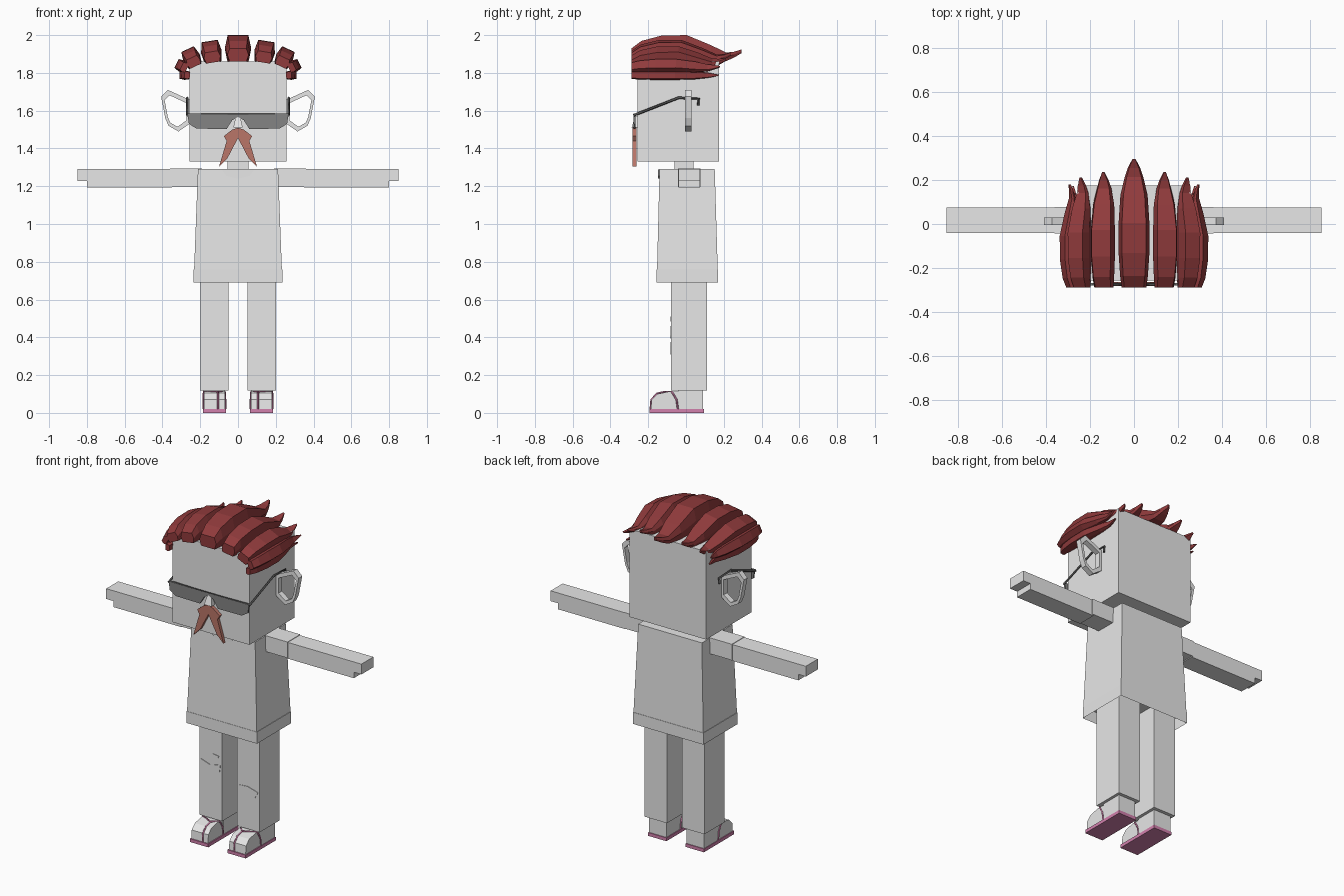
import bpy, bmesh
from math import radians, sin, cos
from mathutils import Vector

cube = bpy.data.objects.get("Cube")
if cube:
    bpy.data.objects.remove(cube, do_unlink=True)


def material(name, r, g, b):
    m = bpy.data.materials.new(name)
    m.use_nodes = True
    m.diffuse_color = (r, g, b, 1)
    m.node_tree.nodes["Principled BSDF"].inputs["Base Color"].default_value = (r, g, b, 1)
    return m


GREY = material("plain grey", .8, .8, .8)
RED = material("hair red", .28, .043, .045)
RUST = material("moustache rust", .49, .18, .14)
LENS = material("lens grey", .23, .23, .23)
FRAME = material("frame dark grey", .08, .08, .08)
PINK = material("sandal pink", .65, .22, .42)


def link(name, data, mat):
    ob = bpy.data.objects.new(name, data)
    data.materials.append(mat)
    bpy.context.collection.objects.link(ob)
    return ob


def finish(name, bm, mat):
    bmesh.ops.recalc_face_normals(bm, faces=bm.faces)
    me = bpy.data.meshes.new(name)
    bm.to_mesh(me)
    bm.free()
    return link(name, me, mat)


def loft(bm, rings, caps=True):
    rows = [[bm.verts.new(p) for p in ring] for ring in rings]
    n = len(rows[0])
    for a, b in zip(rows, rows[1:]):
        for i in range(n):
            j = (i + 1) % n
            bm.faces.new((a[i], a[j], b[j], b[i]))
    if caps:
        return [bm.faces.new(rows[0]), bm.faces.new(rows[-1])]


def rect(x0, x1, y0, y1, z):
    return [(x0, y0, z), (x1, y0, z), (x1, y1, z), (x0, y1, z)]


def box(name, mat, x, y, z):
    bm = bmesh.new()
    loft(bm, [rect(*x, *y, h) for h in z])
    return finish(name, bm, mat)


# Outline drawn in the xz plane, given thickness along y
def plate(name, mat, outline, y0, y1):
    bm = bmesh.new()
    loft(bm, [[(x, y, z) for x, z in outline] for y in (y0, y1)])
    return finish(name, bm, mat)


def tube(name, mat, points, radius):
    cu = bpy.data.curves.new(name, "CURVE")
    cu.dimensions = "3D"
    cu.bevel_depth = radius
    cu.bevel_resolution = 0
    cu.use_fill_caps = True
    sp = cu.splines.new("POLY")
    sp.points.add(len(points) - 1)
    for p, co in zip(sp.points, points):
        p.co = (*co, 1)
    return link(name, cu, mat)


# Head, neck and nose
box("head", GREY, (-.256, .256), (-.257, .174), (1.33, 1.86))
box("neck", GREY, (-.055, .055), (-.06, .04), (1.27, 1.34))
bm = bmesh.new()
loft(bm, [rect(-.025, .025, -.288, -.25, 1.51), rect(-.012, .012, -.27, -.25, 1.57)])
finish("nose", bm, GREY)

# Shirt: tapered, open underneath
bm = bmesh.new()
bottom, top = loft(bm, [rect(-.235, .235, -.155, .17, .69), rect(-.212, .212, -.14, .152, 1.29)])
bmesh.ops.inset_region(bm, faces=[bottom], thickness=.012)
bmesh.ops.translate(bm, verts=bottom.verts, vec=(0, 0, .07))
finish("shirt", bm, GREY)
plate("neckline", GREY, [(-.085, 1.288), (-.06, 1.255), (0, 1.24), (.06, 1.255), (.085, 1.288)],
      -.147, -.139)

# Moustache and lenses, each one mirrored outline
def mirrored(half):
    return half + [(-x, z) for x, z in reversed(half) if x > 0]


plate("moustache", RUST, mirrored([(0, 1.51), (.03, 1.5), (.075, 1.465), (.06, 1.44),
                                   (.1, 1.305), (.055, 1.35), (0, 1.455)]), -.282, -.262)
plate("lenses", LENS, mirrored([(0, 1.58), (.268, 1.585), (.26, 1.53), (.22, 1.505),
                                (.06, 1.503), (.03, 1.55), (0, 1.567)]), -.278, -.268)
tube("brow_bar", FRAME, [(-.27, -.274, 1.58), (.27, -.274, 1.58)], .005)


# Hair tuft: hexagonal section swept front to back, ending in a flicked tip
STATIONS = [(0, .8, 0, .5), (.09, .9, 0, .78), (.27, 1, 0, .98), (.5, 1, 0, 1),
            (.72, .88, 0, .62), (.86, .6, .02, .34), (.93, .4, .15, .37), (1, .1, .32, .46)]


def tuft(name, x, z, width, height, roll, tip, front=-.288):
    a = radians(roll)
    up, side = Vector((sin(a), 0, cos(a))), Vector((cos(a), 0, -sin(a)))
    rings = []
    for t, w, low, high in STATIONS:
        centre = Vector((x, front + t * (tip - front), z))
        section = [(-.8, low), (-1, (low + high) / 2), (-.78, high),
                   (.78, high), (1, (low + high) / 2), (.8, low)]
        rings.append([centre + side * (u * w * width) + up * (v * height) for u, v in section])
    bm = bmesh.new()
    loft(bm, rings)
    finish(name, bm, RED)


tuft("hair_centre", 0, 1.86, .07, .14, 0, .295)

EAR = [(.25, 1.655), (.372, 1.71), (.407, 1.675), (.385, 1.56), (.368, 1.52), (.315, 1.49), (.25, 1.535)]
FOOT = [(-.04, .018), (-.186, .018), (-.182, .07), (-.152, .1), (-.09, .113), (-.04, .113)]

for s, label in ((1, "left"), (-1, "right")):
    def span(a, b):
        return (s * a, s * b)

    # Hair tufts fanning round to the side of the head
    for i, (x, z, w, h, roll, tip) in enumerate([
            (.132, 1.855, .055, .115, 9, .235), (.225, 1.835, .047, .1, 25, .21),
            (.27, 1.822, .033, .062, 63, .18), (.255, 1.787, .025, .055, 88, .172)]):
        tuft(f"{label}_hair_{i + 1}", s * x, z, w, h, s * roll, tip)

    # Ear: open angular ring
    cx = sum(p[0] for p in EAR) / len(EAR)
    cz = sum(p[1] for p in EAR) / len(EAR)
    hole = [(cx + (x - cx) * .74, cz + (z - cz) * .76) for x, z in EAR]
    rings = [[(s * x, y, z) for x, z in pts]
             for pts, y in ((EAR, -.004), (EAR, .03), (hole, .03), (hole, -.004), (EAR, -.004))]
    bm = bmesh.new()
    loft(bm, rings, caps=False)
    bmesh.ops.remove_doubles(bm, verts=bm.verts, dist=.0001)
    finish(f"{label}_ear", bm, GREY)

    # Spectacle arm hooked over the ear
    tube(f"{label}_spectacle_arm", FRAME, [(s * .268, y, z) for y, z in
         ((-.278, 1.575), (-.04, 1.668), (.068, 1.663), (.064, 1.628))], .007)

    # Arm with sleeve, hand and lower palm
    box(f"{label}_sleeve", GREY, span(.19, .36), (-.043, .078), (1.197, 1.293))
    box(f"{label}_arm", GREY, span(.35, .8), (-.04, .074), (1.192, 1.29))
    box(f"{label}_hand", GREY, span(.79, .85), (-.04, .074), (1.228, 1.29))

    # Leg and ankle
    box(f"{label}_leg", GREY, span(.05, .2), (-.08, .11), (.118, .8))
    box(f"{label}_ankle", GREY, span(.068, .183), (-.042, .09), (.015, .13))

    # Foot
    bm = bmesh.new()
    loft(bm, [[(s * x, y, z) for y, z in FOOT] for x in (.07, .181)])
    finish(f"{label}_foot", bm, GREY)

    # Sandal
    box(f"{label}_sandal_sole", PINK, span(.064, .186), (-.192, .095), (0, .02))
    tube(f"{label}_toe_strap", PINK, [(s * .105, y, z) for y, z in
         ((-.188, .02), (-.184, .07), (-.153, .103), (-.11, .112))], .005)
    tube(f"{label}_side_strap", PINK, [(s * x, y, z) for x, y, z in
         ((.067, -.043, .02), (.067, -.05, .07), (.069, -.075, .11), (.105, -.11, .113),
          (.182, -.075, .112), (.184, -.05, .07), (.184, -.043, .02))], .005)

# Torn patches on the knees
for name, pts in (
        ("right_knee_tear", [(-.19, .46), (-.13, .44), (-.06, .455), (-.065, .41), (-.13, .395), (-.18, .42)]),
        ("right_upper_tear", [(-.14, .485), (-.11, .51), (-.07, .505), (-.08, .485)]),
        ("left_knee_tear", [(.06, .37), (.12, .375), (.19, .355), (.17, .315), (.1, .31), (.07, .335)])):
    plate(name, GREY, pts, -.083, -.078)
